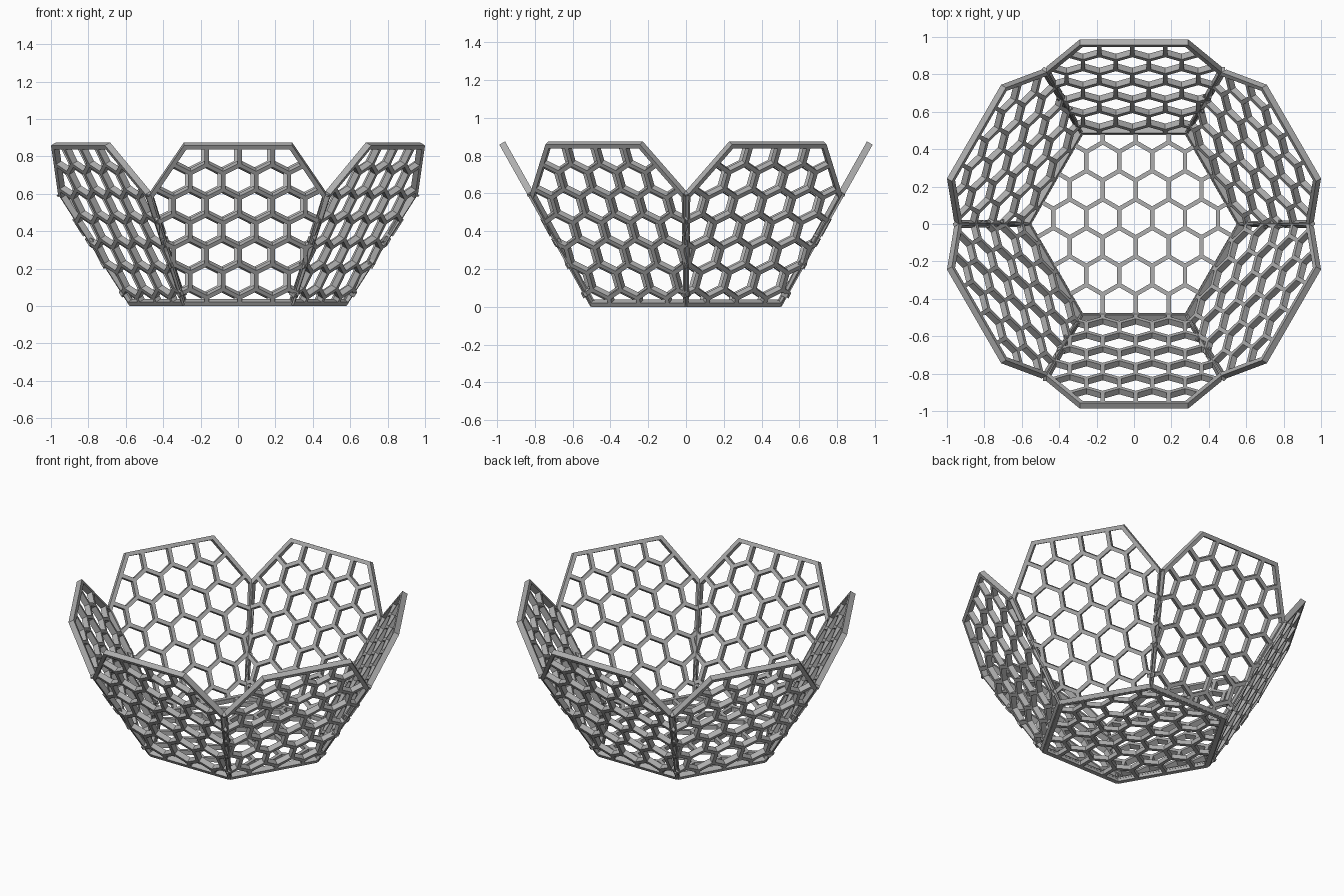
import bpy, bmesh, math
from mathutils import Vector, Matrix

cube = bpy.data.objects.get("Cube")
if cube:
    bpy.data.objects.remove(cube, do_unlink=True)

PITCH = 0.176                      # distance between neighbouring cells
ROW = PITCH * math.sqrt(3) / 2     # distance between rows of cells
RIB, FRAME, SEAM = 0.023, 0.024, 0.009   # bar widths in the sheet
OVERHANG = 0.02                    # rib ends passing the seam edges
SHIFT = 0.009                      # sideways offset of the cell pattern

grey = bpy.data.materials.new("grey_plastic")
grey.use_nodes = True
colour = (0.42, 0.42, 0.42, 1)
grey.diffuse_color = colour
grey.node_tree.nodes["Principled BSDF"].inputs["Base Color"].default_value = colour


def clip_inside(poly, outline, margins):
    """Keep the part of a convex polygon lying inside a convex outline, one margin per edge."""
    for a, b, margin in zip(outline, outline[1:] + outline[:1], margins):
        edge = (b - a).normalized()
        normal = Vector((-edge.y, edge.x))
        result = []
        for p, q in zip(poly, poly[1:] + poly[:1]):
            dp = (p - a).dot(normal) - margin
            dq = (q - a).dot(normal) - margin
            if dp >= 0:
                result.append(p)
            if dp * dq < 0:
                result.append(p.lerp(q, dp / (dp - dq)))
        poly = result
        if len(poly) < 3:
            return []
    return poly


def area(poly):
    return abs(sum(p.x * q.y - q.x * p.y for p, q in zip(poly, poly[1:] + poly[:1]))) / 2


def cell_centres(start):
    for row in range(-8, 9):
        stagger = 0.5 if row % 2 == 0 else 0
        for col in range(-6, 7):
            yield Vector(((col + stagger) * PITCH + SHIFT, start + row * ROW))


def rib_ends(outline, edge_index, start):
    """Short rib ends sticking out past one edge of the outline."""
    a, b = outline[edge_index], outline[(edge_index + 1) % len(outline)]
    along = (b - a).normalized()
    out = Vector((along.y, -along.x)) * OVERHANG
    strip = [b, a, a + out, b + out]
    half_length = PITCH / math.sqrt(3) / 2
    ends = []
    for centre in cell_centres(start):
        for angle in (0, math.pi / 3, 2 * math.pi / 3):
            across = Vector((math.cos(angle), math.sin(angle)))
            side = Vector((-across.y, across.x)) * half_length
            middle, thick = centre + across * PITCH / 2, across * RIB / 2
            bar = [middle - thick - side, middle + thick - side,
                   middle + thick + side, middle - thick + side]
            end = clip_inside(bar, strip, [0.0003, 0, 0, 0])
            if len(end) > 2 and area(end) > 0.00005:
                ends.append(end)
    return ends


def honeycomb_mesh(name, outline, margins, start, thickness):
    """Framed sheet with hexagonal holes; rib ends pass the edges that have a thin seam."""
    loops = [outline]
    radius = (PITCH - RIB) / math.sqrt(3)
    for centre in cell_centres(start):
        cell = [centre + radius * Vector((math.sin(i * math.pi / 3), math.cos(i * math.pi / 3)))
                for i in range(6)]
        hole = clip_inside(cell, outline, margins)
        if len(hole) > 2 and area(hole) > 0.0002:
            loops.append(hole)
    for i, margin in enumerate(margins):
        if margin == SEAM:
            loops += rib_ends(outline, i, start)
    curve = bpy.data.curves.new(name + "_profile", 'CURVE')
    curve.dimensions = '2D'
    curve.fill_mode = 'BOTH'
    curve.extrude = thickness / 2
    for loop in loops:
        spline = curve.splines.new('POLY')
        spline.points.add(len(loop) - 1)
        for point, co in zip(spline.points, loop):
            point.co = (co.x, co.y, 0, 1)
        spline.use_cyclic_u = True
    temp = bpy.data.objects.new(name + "_profile", curve)
    bpy.context.collection.objects.link(temp)
    bpy.context.view_layer.update()
    mesh = bpy.data.meshes.new_from_object(temp.evaluated_get(bpy.context.evaluated_depsgraph_get()))
    bpy.data.objects.remove(temp, do_unlink=True)
    bpy.data.curves.remove(curve)
    # Join caps to walls and rest the sheet on its own z = 0
    bm = bmesh.new()
    bm.from_mesh(mesh)
    bmesh.ops.remove_doubles(bm, verts=bm.verts, dist=0.00001)
    bmesh.ops.translate(bm, verts=bm.verts, vec=(0, 0, thickness / 2))
    bmesh.ops.recalc_face_normals(bm, faces=bm.faces)
    for face in bm.faces:
        face.smooth = False
    bm.to_mesh(mesh)
    bm.free()
    mesh.name = name
    mesh.materials.clear()
    mesh.materials.append(grey)
    return mesh


def place(name, mesh, matrix):
    obj = bpy.data.objects.new(name, mesh)
    bpy.context.collection.objects.link(obj)
    obj.matrix_world = matrix


# Hexagonal floor
floor_outline = [Vector((math.cos(i * math.pi / 3), math.sin(i * math.pi / 3))) * 0.577
                 for i in range(6)]
place("floor", honeycomb_mesh("floor", floor_outline, [FRAME] * 6, -0.122, 0.028), Matrix())

# Six leaning side panels, framed at the rim and base, thin where they meet
half = [Vector((0.285, 0)), Vector((0.468, 0.684)), Vector((0.289, 0.984))]
panel_outline = half + [Vector((-p.x, p.y)) for p in reversed(half)]
panel_margins = [SEAM, FRAME, FRAME, FRAME, SEAM, FRAME]
panel_mesh = honeycomb_mesh("side_panel", panel_outline, panel_margins, 0, 0.035)
lean = Matrix.Translation((0, -0.475, 0.0175)) @ Matrix.Rotation(math.radians(180 - 60.66), 4, 'X')
for i in range(6):
    place(f"side_panel_{i + 1}", panel_mesh, Matrix.Rotation(i * math.pi / 3, 4, 'Z') @ lean)
